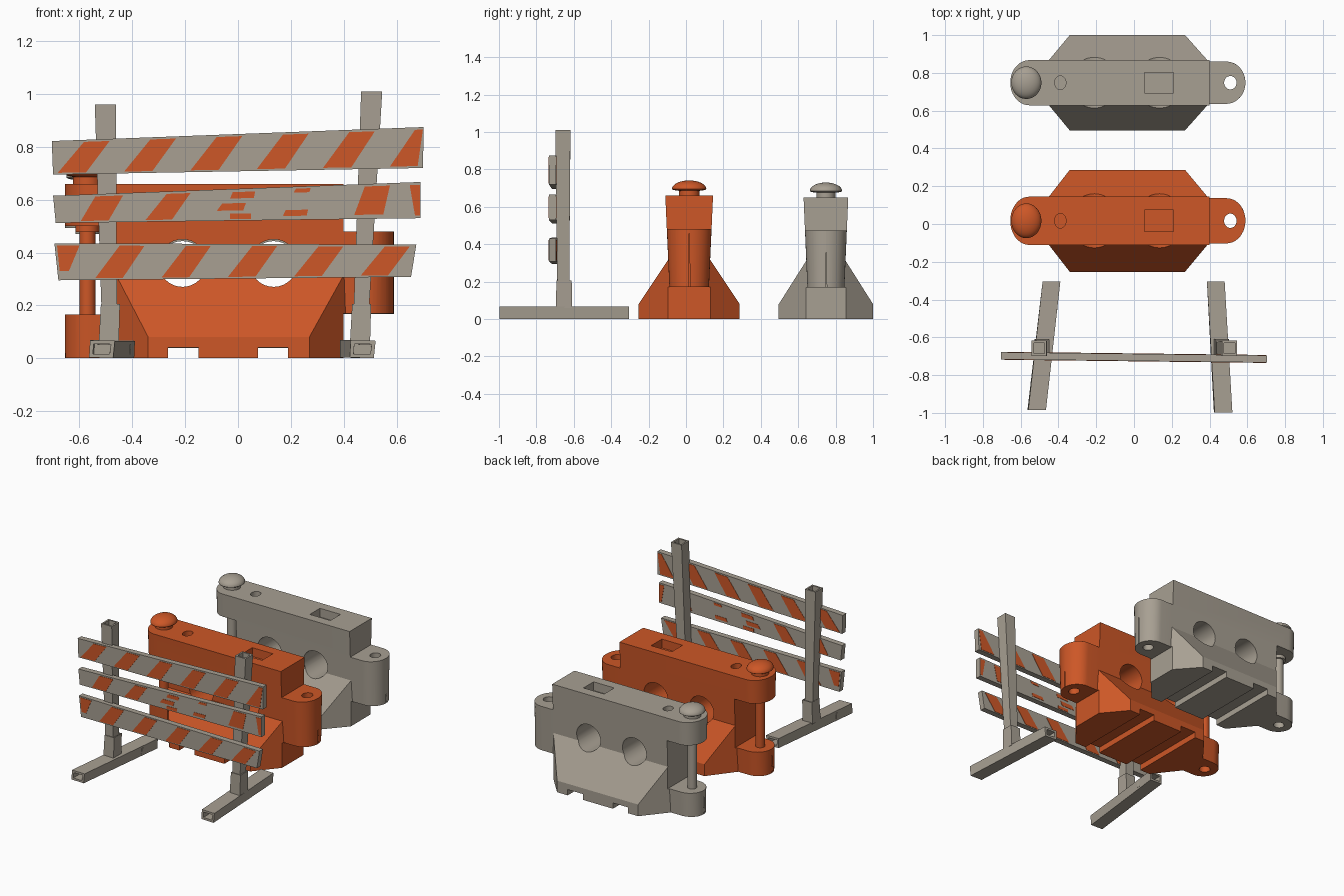
import bpy, bmesh, math
from mathutils import Matrix, Vector

if "Cube" in bpy.data.objects:
    bpy.data.objects.remove(bpy.data.objects["Cube"], do_unlink=True)


def material(name, rgb):
    m = bpy.data.materials.new(name)
    m.use_nodes = True
    m.diffuse_color = (*rgb, 1)
    m.node_tree.nodes["Principled BSDF"].inputs["Base Color"].default_value = (*rgb, 1)
    return m


ORANGE = material("safety orange", (0.61, 0.095, 0.02))
GREY = material("weathered white", (0.39, 0.35, 0.29))


def finish(name, bm, mat, smooth=False):
    bmesh.ops.recalc_face_normals(bm, faces=bm.faces)
    mesh = bpy.data.meshes.new(name)
    bm.to_mesh(mesh)
    bm.free()
    mesh.materials.append(mat)
    ob = bpy.data.objects.new(name, mesh)
    bpy.context.collection.objects.link(ob)
    if smooth:
        smooth_edges(ob)
    return ob


def activate(ob):
    bpy.ops.object.select_all(action='DESELECT')
    ob.select_set(True)
    bpy.context.view_layer.objects.active = ob


def smooth_edges(ob):
    activate(ob)
    bpy.ops.object.shade_smooth_by_angle(angle=math.radians(32))


def loft(bm, a, b):
    """Closed skin between two matching outlines."""
    va, vb = [bm.verts.new(p) for p in a], [bm.verts.new(p) for p in b]
    n = len(va)
    for i in range(n):
        bm.faces.new((va[i], va[(i + 1) % n], vb[(i + 1) % n], vb[i]))
    return [bm.faces.new(va[::-1]), bm.faces.new(vb)]


def box(name, lo, hi, mat):
    bm = bmesh.new()
    ring = [(lo[0], lo[1]), (hi[0], lo[1]), (hi[0], hi[1]), (lo[0], hi[1])]
    loft(bm, [(x, y, lo[2]) for x, y in ring], [(x, y, hi[2]) for x, y in ring])
    return finish(name, bm, mat)


def cylinder(name, center, r, height, mat, along_y=False, stretch=1):
    bm = bmesh.new()
    bmesh.ops.create_cone(bm, cap_ends=True, segments=32, radius1=r, radius2=r, depth=height)
    turn = Matrix.Rotation(math.pi / 2, 4, 'X') if along_y else Matrix.Diagonal((1, stretch, 1, 1))
    bm.transform(Matrix.Translation(center) @ turn)
    return finish(name, bm, mat, True)


def combine(ob, other, operation):
    mod = ob.modifiers.new("boolean", 'BOOLEAN')
    mod.operation, mod.solver, mod.object = operation, 'EXACT', other
    activate(ob)
    bpy.ops.object.modifier_apply(modifier=mod.name)
    bpy.data.objects.remove(other, do_unlink=True)


# ---- Interlocking road barrier ----
def plan(z):
    """Long outline with rounded ends, a little wider towards the top."""
    w = 0.098 + 0.045 * z
    pts = []
    for cx, start in ((0.49, -90), (-0.555, 90)):
        for i in range(21):
            a = math.radians(start + 9 * i)
            pts.append((cx + 0.1 * math.cos(a), w * math.sin(a), z))
    return pts


def barrier(prefix, mat, y, scale):
    bm = bmesh.new()
    loft(bm, plan(0), plan(0.66))
    body = finish(prefix + "_barrier_body", bm, mat)

    # flared foot
    bm = bmesh.new()
    for s in (-1, 1):
        for x in (-0.34, 0.27):
            for z in (0, 0.08):
                bm.verts.new((x, 0.27 * s, z))
        for x in (-0.48, 0.42):
            for z in (0, 0.35):
                bm.verts.new((x, 0.09 * s, z))
    bmesh.ops.convex_hull(bm, input=bm.verts[:])
    combine(body, finish("foot", bm, mat), 'UNION')

    # end gaps that leave the lugs, forklift slots, top pocket
    cuts = [((-1, -1, 0.165), (-0.46, 1, 0.50)),
            ((0.40, -1, 0.48), (1, 1, 1)),
            ((0.40, -1, -1), (1, 1, 0.17)),
            ((-0.265, -1, -1), (-0.15, 1, 0.04)),
            ((0.075, -1, -1), (0.19, 1, 0.04)),
            ((0.055, -0.058, 0.60), (0.21, 0.058, 1))]
    for lo, hi in cuts:
        combine(body, box("cutter", lo, hi, mat), 'DIFFERENCE')

    # round openings
    for x in (-0.21, 0.135):
        combine(body, cylinder("cutter", (x, 0, 0.36), 0.09, 2, mat, True), 'DIFFERENCE')
    combine(body, cylinder("cutter", (0.51, 0, 0.3), 0.033, 1, mat, stretch=1.15), 'DIFFERENCE')
    combine(body, cylinder("cutter", (-0.39, 0, 0.66), 0.03, 0.1, mat, stretch=1.3), 'DIFFERENCE')
    combine(body, cylinder("cutter", (-0.57, 0, 0), 0.035, 0.1, mat), 'DIFFERENCE')
    smooth_edges(body)

    # connecting pin with a mushroom head
    parts = [body,
             cylinder(prefix + "_pin", (-0.57, 0, 0.33), 0.03, 0.36, mat),
             cylinder(prefix + "_pin_collar", (-0.57, 0, 0.49), 0.045, 0.025, mat),
             cylinder(prefix + "_pin_neck", (-0.57, 0, 0.675), 0.055, 0.04, mat)]
    bm = bmesh.new()
    bmesh.ops.create_uvsphere(bm, u_segments=32, v_segments=16, radius=1)
    for v in bm.verts:
        v.co = (0.08 * v.co.x - 0.57, 0.092 * v.co.y,
                0.695 + v.co.z * (0.046 if v.co.z > 0 else 0.012))
    parts.append(finish(prefix + "_pin_head", bm, mat, True))
    for ob in parts:
        ob.location.y = y
        ob.scale = scale


barrier("orange", ORANGE, 0.017, (1, 1, 1))
barrier("white", GREY, 0.748, (1, 0.935, 0.985))


# ---- Leaning board barricade ----
def tube(name, a, b, rim, depth):
    """Square tube with open ends."""
    bm = bmesh.new()
    ends = loft(bm, a, b)
    bmesh.ops.recalc_face_normals(bm, faces=bm.faces)
    bmesh.ops.inset_individual(bm, faces=ends, thickness=rim)
    bmesh.ops.inset_individual(bm, faces=ends, thickness=0.0005, depth=-depth)
    return finish(name, bm, GREY)


def flat_square(x, y, z, hx, hy):
    return [(x + sx * hx, y + sy * hy, z) for sx, sy in ((-1, -1), (1, -1), (1, 1), (-1, 1))]


def upright_square(x, y, skew):
    return [(x - 0.047, y, 0.003), (x + 0.044, y, 0),
            (x + 0.047 + skew, y, 0.066), (x - 0.047 + skew, y, 0.068)]


# side, foot front x/y, foot back x, sleeve x, post bottom x, post top x, post top z
for side, fx, fy, bx, sx, px, tx, tz in (
        ("right", -0.517, -0.985, -0.437, -0.486, -0.486, -0.502, 0.96),
        ("left", 0.47, -0.998, 0.433, 0.465, 0.463, 0.506, 1.01)):
    tube(side + "_foot", upright_square(fx, fy, 0.004),
         upright_square(bx, -0.305, 0), 0.02, 0.15)
    tube(side + "_sleeve", flat_square(sx - 0.003, -0.652, 0.06, 0.038, 0.043),
         flat_square(sx + 0.003, -0.652, 0.205, 0.036, 0.041), 0.008, 0.02)
    tube(side + "_post", flat_square(px, -0.656, 0.1, 0.028, 0.031),
         flat_square(tx, -0.658, tz, 0.04, 0.04), 0.016, 0.12)


def slabs(name, polygons, offset, half, mat):
    """Flat pieces following the slightly turned plane of the boards."""
    bm = bmesh.new()
    for poly in polygons:
        loft(bm, *([(x, -0.706 - 0.012 * x + offset + s * half, z) for x, z in poly]
                   for s in (-1, 1)))
    return finish(name, bm, mat)


def board(name, corners, stripes):
    (bl, br, tr, tl) = [Vector(c) for c in corners]

    def at(x, v):
        low = bl.y + (br.y - bl.y) * (x - bl.x) / (br.x - bl.x)
        high = tl.y + (tr.y - tl.y) * (x - tl.x) / (tr.x - tl.x)
        return (x, low + (high - low) * v)

    slabs(name, [corners], 0, 0.019, GREY)
    polys = [[at(a, v0), at(b, v0), at(c, v1), at(d, v1)] for a, b, c, d, v0, v1 in stripes]
    for face, offset in (("front", -0.0195), ("back", 0.0195)):
        slabs(name + "_stripes_" + face, polys, offset, 0.0015, ORANGE)


def slanted(first, count, width, lean):
    """Evenly spaced leaning stripes."""
    return [(x, x + width, x + width + lean - 0.01, x + lean, 0.05, 0.94)
            for x in (first + 0.251 * i for i in range(count))]


board("top_board", [(-0.70, 0.695), (0.70, 0.72), (0.703, 0.875), (-0.705, 0.822)],
      slanted(-0.682, 5, 0.107, 0.099) + [(0.575, 0.68, 0.70, 0.67, 0.05, 0.94)])

# worn stripes on the middle board
board("middle_board", [(-0.69, 0.512), (0.69, 0.53), (0.69, 0.667), (-0.70, 0.615)],
      [(-0.595, -0.49, -0.435, -0.54, 0.06, 0.92),
       (-0.35, -0.25, -0.18, -0.27, 0.06, 0.92),
       (-0.03, 0.05, 0.05, -0.03, 0.05, 0.22),
       (-0.08, 0.02, 0.03, -0.06, 0.32, 0.55),
       (-0.03, 0.06, 0.065, -0.02, 0.7, 0.9),
       (0.17, 0.26, 0.265, 0.18, 0.12, 0.3),
       (0.21, 0.27, 0.275, 0.22, 0.82, 0.94),
       (0.44, 0.55, 0.575, 0.48, 0.12, 0.93),
       (0.67, 0.688, 0.688, 0.65, 0.08, 0.92)])

board("bottom_board", [(-0.68, 0.295), (0.655, 0.308), (0.675, 0.43), (-0.695, 0.435)],
      slanted(-0.54, 5, 0.104, 0.092) + [(-0.675, -0.64, -0.6, -0.685, 0.25, 0.94)])
